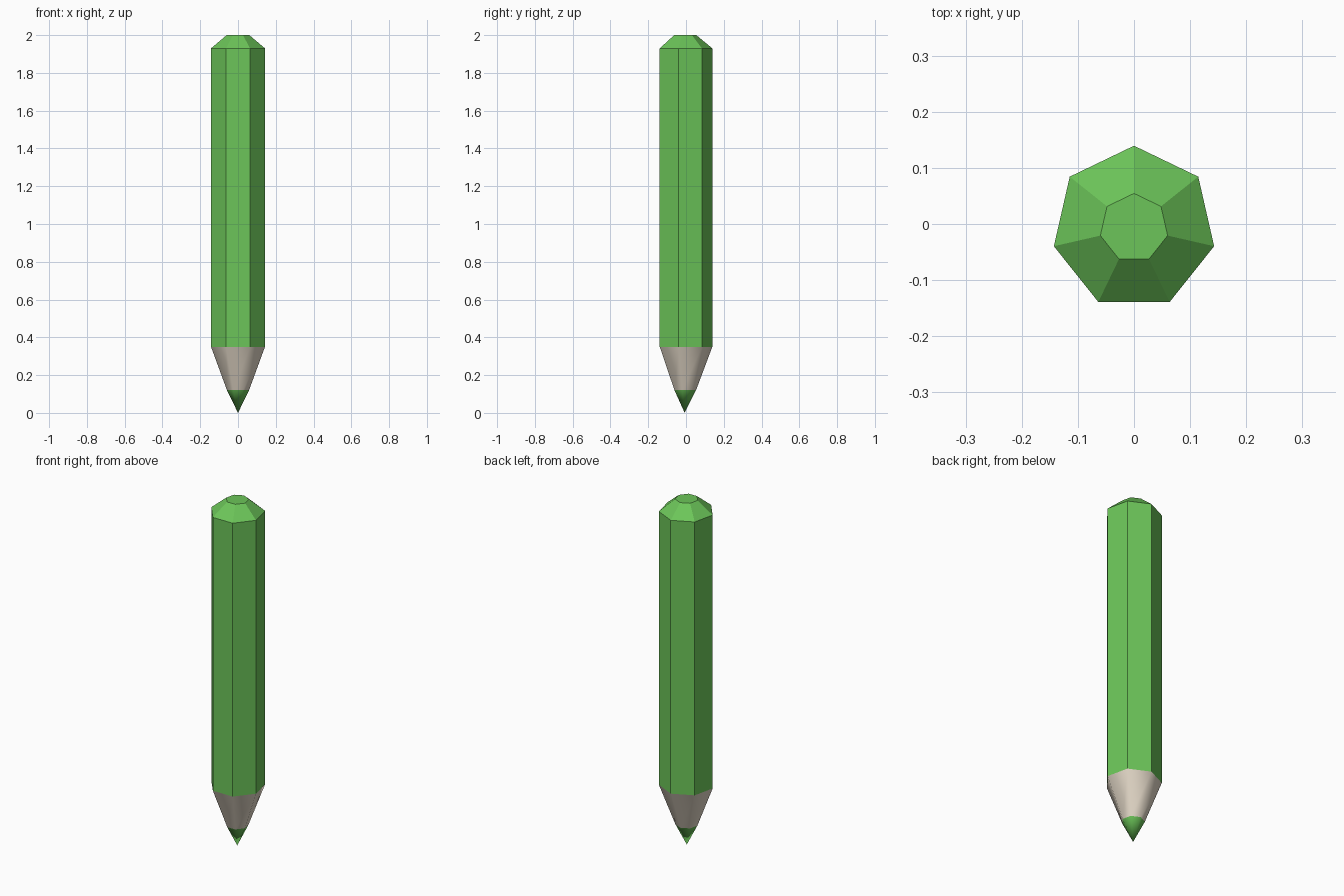
import bpy, bmesh
from math import sin, cos, pi

if "Cube" in bpy.data.objects:
    bpy.data.objects.remove(bpy.data.objects["Cube"])

SIDES = 7
CENTRE_Y = -0.007  # heptagon is centred by its bounding box


def material(name, colour):
    m = bpy.data.materials.new(name)
    m.diffuse_color = (*colour, 1)
    m.use_nodes = True
    m.node_tree.nodes["Principled BSDF"].inputs["Base Color"].default_value = m.diffuse_color
    return m


def lathe(name, profile, mat, cap_top=False, smooth=False):
    """Seven-sided loft through (radius, z) rings; radius 0 makes a point."""
    bm = bmesh.new()
    rings = []
    for r, z in profile:
        if r == 0:
            rings.append([bm.verts.new((0, CENTRE_Y, z))] * SIDES)
        else:
            rings.append([bm.verts.new((-r * sin(2 * pi * i / SIDES),
                                        CENTRE_Y + r * cos(2 * pi * i / SIDES), z))
                          for i in range(SIDES)])
    for low, high in zip(rings, rings[1:]):
        for i in range(SIDES):
            j = (i + 1) % SIDES
            quad = [low[i], low[j], high[j], high[i]]
            bm.faces.new(list(dict.fromkeys(quad)))
    if cap_top:
        bm.faces.new(rings[-1])
    for f in bm.faces:
        f.smooth = smooth
    mesh = bpy.data.meshes.new(name)
    bm.to_mesh(mesh)
    bm.free()
    mesh.materials.append(mat)
    ob = bpy.data.objects.new(name, mesh)
    bpy.context.collection.objects.link(ob)
    return ob


green = material("green_paint", (0.15, 0.56, 0.10))
wood = material("bare_wood", (0.75, 0.67, 0.56))

# Painted barrel with chamfered end
lathe("barrel", [(0.1465, 0.35), (0.1465, 1.93), (0.0615, 2.0)], green, cap_top=True)
# Sharpened wood
lathe("wood_cone", [(0.06, 0.12), (0.1465, 0.35)], wood, smooth=True)
# Coloured lead
lathe("lead_tip", [(0, 0), (0.06, 0.12)], green, smooth=True)
